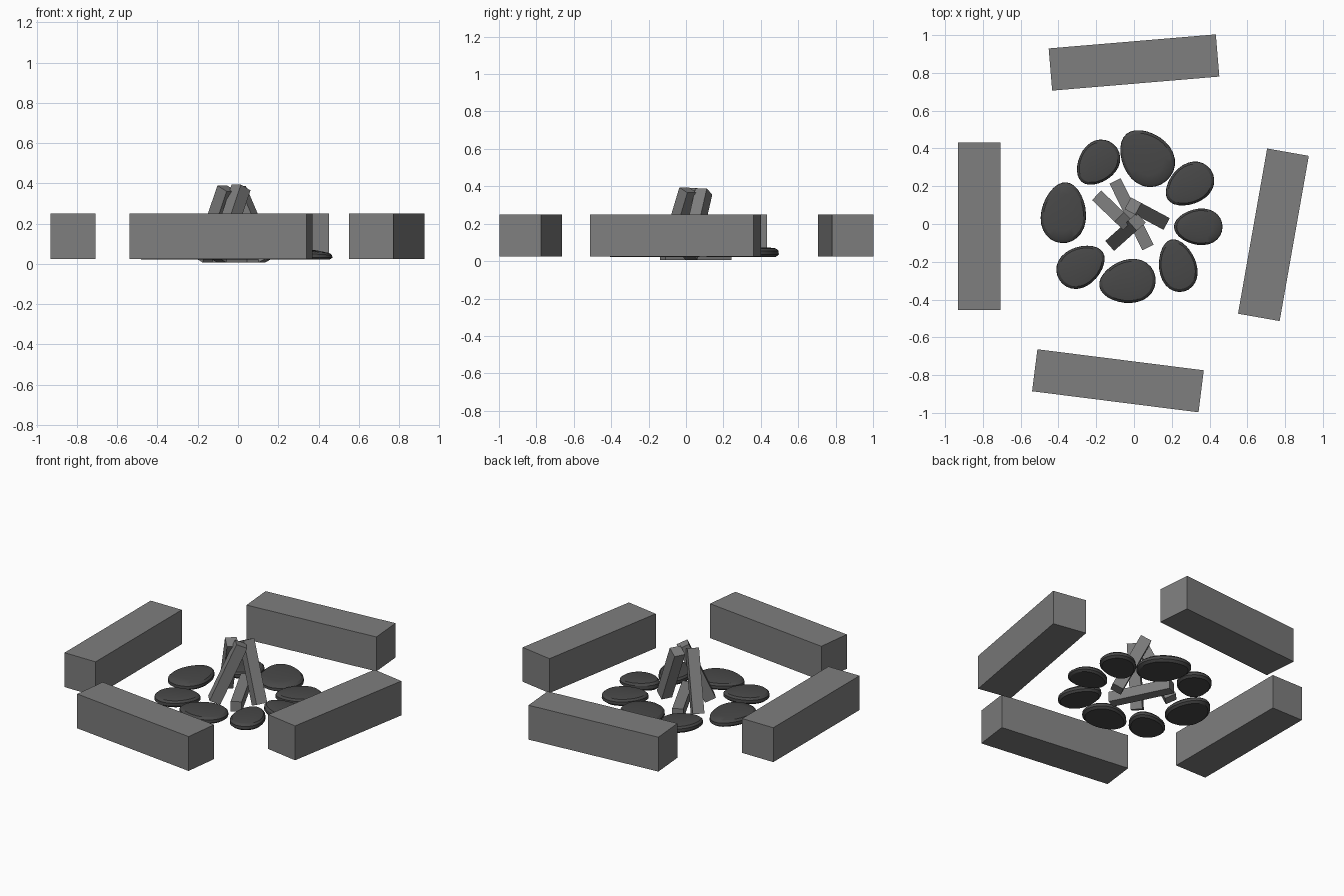
import bpy, bmesh, math
from mathutils import Vector, Matrix

if "Cube" in bpy.data.objects:
    bpy.data.objects.remove(bpy.data.objects["Cube"])


def material(name, v):
    m = bpy.data.materials.new(name)
    m.diffuse_color = (v, v, v, 1)
    m.use_nodes = True
    m.node_tree.nodes["Principled BSDF"].inputs["Base Color"].default_value = m.diffuse_color
    return m


WOOD = material("wood grey", 0.21)
STONE = material("dark stone grey", 0.065)


def add_object(name, bm, mat):
    bmesh.ops.recalc_face_normals(bm, faces=bm.faces[:])
    me = bpy.data.meshes.new(name)
    bm.to_mesh(me)
    bm.free()
    me.materials.append(mat)
    ob = bpy.data.objects.new(name, me)
    bpy.context.collection.objects.link(ob)
    return ob


def beam(name, a, b, thick):
    """Square beam between two points, its sides level with the ground."""
    a, b = Vector(a), Vector(b)
    d = (b - a).normalized()
    side = d.cross(Vector((0, 0, 1))).normalized()
    up = side.cross(d)
    rot = Matrix((side, d, up)).transposed().to_4x4()
    bm = bmesh.new()
    bmesh.ops.create_cube(bm, size=1)
    size = Matrix.Diagonal((thick, (b - a).length, thick, 1))
    bm.transform(Matrix.Translation((a + b) / 2) @ rot @ size)
    return add_object(name, bm, WOOD)


# Four bench beams around the fire: centre x, y and direction in degrees
for name, x, y, ang in (("left_bench", -0.82, -0.012, 90),
                        ("back_bench", 0.0, 0.855, 4.8),
                        ("right_bench", 0.738, -0.057, 80),
                        ("front_bench", -0.085, -0.83, -7.2)):
    h = Vector((math.cos(math.radians(ang)), math.sin(math.radians(ang)), 0)) * 0.444
    c = Vector((x, y, 0.1375))
    beam(name, c - h, c + h, 0.224)

# Firewood: one stick lying down, three leaning together
beam("lying_stick", (-0.10, 0.228, 0.04), (0.074, -0.124, 0.04), 0.066)
beam("left_stick", (-0.175, 0.13, 0.022), (-0.055, 0.015, 0.375), 0.07)
beam("right_stick", (0.145, 0.015, 0.022), (-0.005, 0.095, 0.372), 0.07)
beam("front_stick", (-0.105, -0.095, 0.022), (0.015, 0.012, 0.38), 0.07)


def stone(name, x, y, a, b, ang, slope):
    """Low egg-shaped stone; slope lowers or lifts its outer edge."""
    n, t = 28, math.radians(ang)
    out = Vector((x, y)).normalized()
    bm = bmesh.new()
    rings = []
    for z, s in ((0.022, 0.88), (0.034, 0.99), (0.052, 0.98), (0.064, 0.88), (0.07, 0.6)):
        ring = []
        for i in range(n):
            u = 2 * math.pi * i / n
            px = a * s * math.cos(u)
            py = b * s * math.sin(u) * (1 + 0.15 * math.cos(u))
            dx = px * math.cos(t) - py * math.sin(t)
            dy = px * math.sin(t) + py * math.cos(t)
            lift = slope * (dx * out.x + dy * out.y) * (z - 0.022) / 0.048
            ring.append(bm.verts.new((x + dx, y + dy, z + lift)))
        rings.append(ring)
    for lo, hi in zip(rings, rings[1:]):
        for i in range(n):
            j = (i + 1) % n
            bm.faces.new((lo[i], lo[j], hi[j], hi[i]))
    bm.faces.new(rings[0][::-1])
    bm.faces.new(rings[-1])
    ob = add_object(name, bm, STONE)
    for p in ob.data.polygons:
        p.use_smooth = True
    ob.data.set_sharp_from_angle(angle=math.radians(30))


# Ring of stones: x, y, half length, half width, direction of wide end, slope
STONES = ((0.34, -0.015, 0.13, 0.097, 0, -0.1),
          (0.293, 0.208, 0.14, 0.105, 35, 0),
          (0.065, 0.352, 0.165, 0.132, -50, 0.04),
          (-0.193, 0.323, 0.132, 0.103, 50, 0),
          (-0.372, 0.06, 0.163, 0.12, 265, 0),
          (-0.28, -0.223, 0.138, 0.105, 213, 0),
          (-0.035, -0.305, 0.152, 0.116, 10, 0),
          (0.23, -0.22, 0.143, 0.1, -76, 0))
for i, s in enumerate(STONES):
    stone("ring_stone_%d" % (i + 1), *s)
